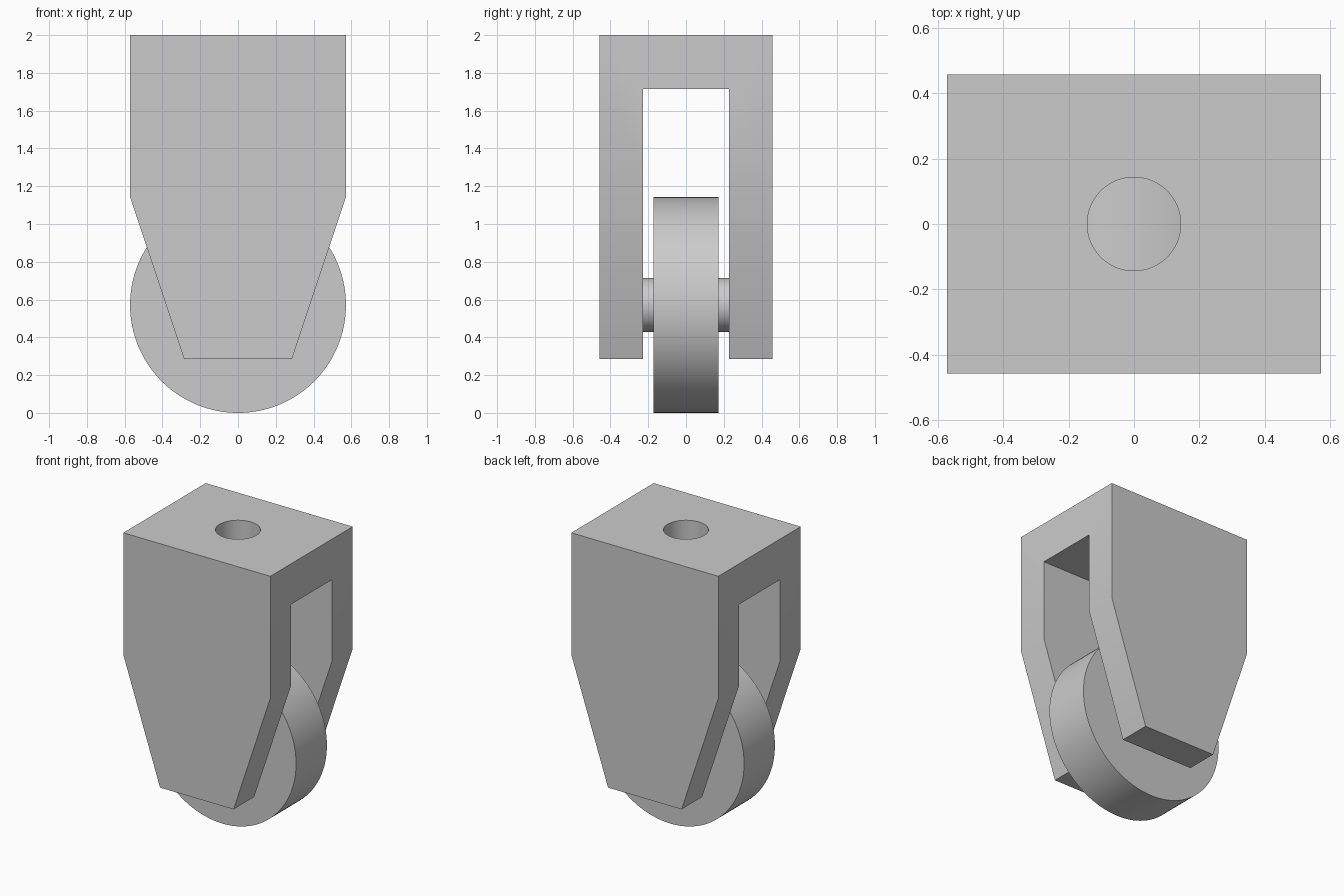
import bpy, bmesh, math
from mathutils import Matrix

cube = bpy.data.objects.get("Cube")
if cube:
    bpy.data.objects.remove(cube, do_unlink=True)

U = 1 / 7                     # design unit: the caster is 14 units tall
grey = bpy.data.materials.new("grey metal")
grey.use_nodes = True
grey.diffuse_color = (0.6, 0.6, 0.6, 1)
grey.node_tree.nodes["Principled BSDF"].inputs["Base Color"].default_value = (0.6, 0.6, 0.6, 1)


def finish(name, bm):
    bmesh.ops.recalc_face_normals(bm, faces=bm.faces)
    mesh = bpy.data.meshes.new(name)
    bm.to_mesh(mesh)
    bm.free()
    mesh.materials.append(grey)
    obj = bpy.data.objects.new(name, mesh)
    bpy.context.collection.objects.link(obj)
    return obj


def extrude_y(name, profile, depth):
    """Extrude an x-z profile along y, centred."""
    bm = bmesh.new()
    face = bm.faces.new([bm.verts.new((x * U, -depth * U / 2, z * U)) for x, z in profile])
    out = bmesh.ops.extrude_face_region(bm, geom=[face])
    verts = [v for v in out["geom"] if isinstance(v, bmesh.types.BMVert)]
    bmesh.ops.translate(bm, verts=verts, vec=(0, depth * U, 0))
    return finish(name, bm)


def cylinder(name, radius, depth, z, along_y=True, sides=128):
    bm = bmesh.new()
    turn = Matrix.Rotation(math.pi / 2, 4, "X") if along_y else Matrix()
    bmesh.ops.create_cone(bm, cap_ends=True, segments=sides, radius1=radius * U,
                          radius2=radius * U, depth=depth * U,
                          matrix=Matrix.Translation((0, 0, z * U)) @ turn)
    return finish(name, bm)


def select(obj):
    bpy.ops.object.select_all(action="DESELECT")
    obj.select_set(True)
    bpy.context.view_layer.objects.active = obj


def cut(obj, cutter):
    mod = obj.modifiers.new("cut", "BOOLEAN")
    mod.operation, mod.solver, mod.object = "DIFFERENCE", "EXACT", cutter
    select(obj)
    bpy.ops.object.modifier_apply(modifier=mod.name)
    bpy.data.objects.remove(cutter, do_unlink=True)


# Fork: tapered block with a wheel slot and a mounting hole
fork = extrude_y("fork", [(-2, 2), (2, 2), (4, 8), (4, 14), (-4, 14), (-4, 8)], 6.4)
cut(fork, extrude_y("slot_cutter", [(-5, 1), (5, 1), (5, 12), (-5, 12)], 3.2))
cut(fork, cylinder("hole_cutter", 1, 4, 13.5, along_y=False))

# Wheel and axle
wheel = cylinder("wheel", 4, 2.4, 4)
axle = cylinder("axle", 1, 3.4, 4)

for part in (fork, wheel, axle):
    select(part)
    bpy.ops.object.shade_smooth_by_angle(angle=math.radians(30))
